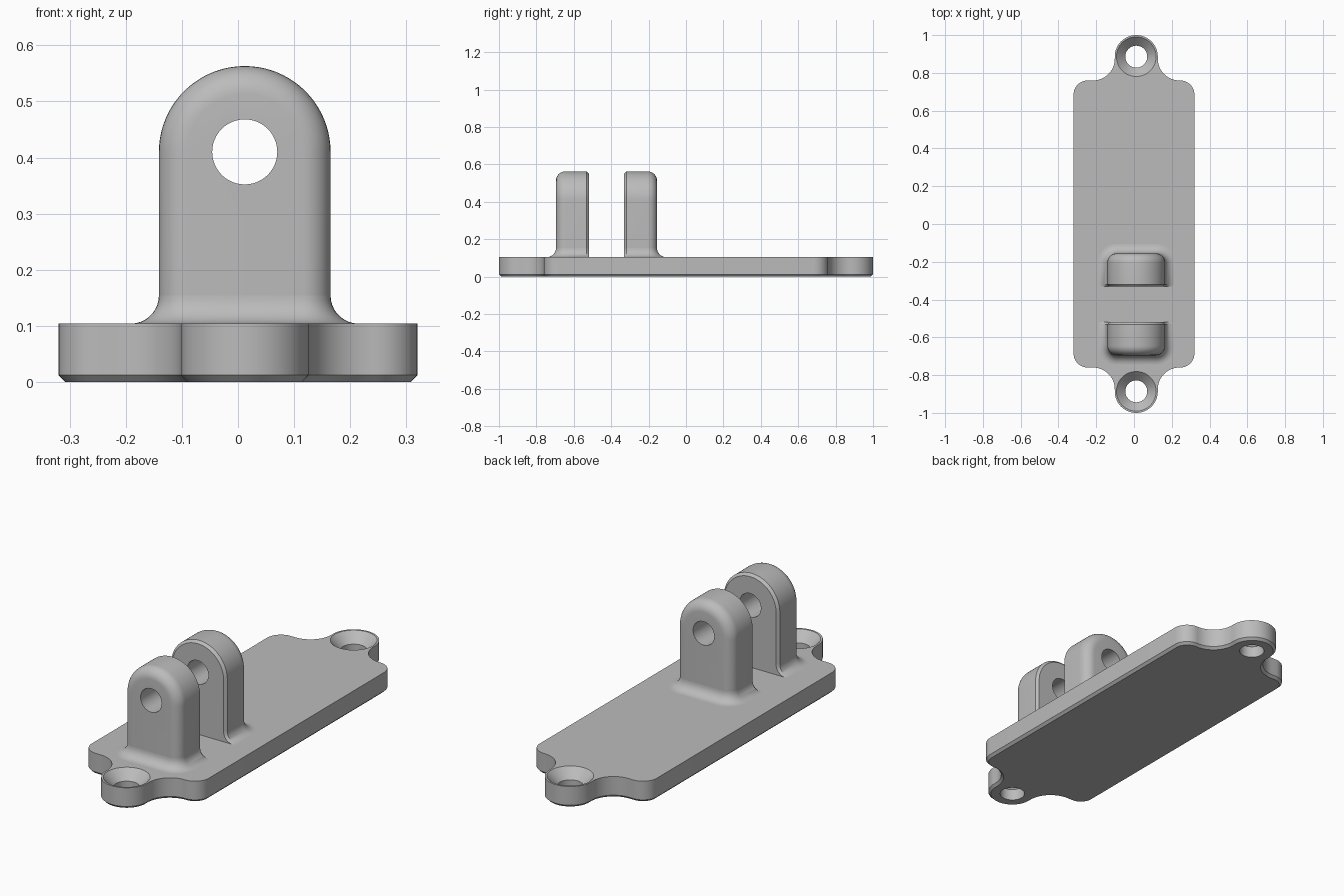
import bpy
import bmesh
from math import sin, cos, radians, degrees, sqrt, atan2

cube = bpy.data.objects.get("Cube")
if cube:
    bpy.data.objects.remove(cube, do_unlink=True)

grey = bpy.data.materials.new("plain grey")
grey.use_nodes = True
grey.diffuse_color = (0.5, 0.5, 0.5, 1)
grey.node_tree.nodes["Principled BSDF"].inputs["Base Color"].default_value = (0.5, 0.5, 0.5, 1)

CX = 0.012                      # shared centre line of the ears and lugs
HALF_X, HALF_Y, TOP = 0.32, 0.76, 0.104
CHAMFER = 0.012
EAR_Y, EAR_R = 0.886, 0.114
HOLE_R = 0.058
LUG_MID, LUG_IN, LUG_OUT = -0.425, 0.094, 0.27
LUG_R, LUG_Z, ROUND = 0.153, 0.41, 0.05


def arc(cx, cy, r, a0, a1, n):
    angles = [radians(a0 + (a1 - a0) * i / n) for i in range(n + 1)]
    return [(cx + r * cos(a), cy + r * sin(a)) for a in angles]


def loft(name, rings):
    """Skin a stack of matching rings and cap both ends."""
    bm = bmesh.new()
    loops = [[bm.verts.new(p) for p in ring] for ring in rings]
    for a, b in zip(loops, loops[1:]):
        for i in range(len(a)):
            j = (i + 1) % len(a)
            bm.faces.new((a[i], a[j], b[j], b[i]))
    bm.faces.new(loops[0][::-1])
    bm.faces.new(loops[-1])
    bmesh.ops.recalc_face_normals(bm, faces=bm.faces)
    mesh = bpy.data.meshes.new(name)
    bm.to_mesh(mesh)
    bm.free()
    mesh.materials.append(grey)
    obj = bpy.data.objects.new(name, mesh)
    bpy.context.collection.objects.link(obj)
    return obj


def activate(obj):
    bpy.ops.object.select_all(action="DESELECT")
    obj.select_set(True)
    bpy.context.view_layer.objects.active = obj


def cut(obj, cutter):
    mod = obj.modifiers.new("hole", "BOOLEAN")
    mod.operation, mod.solver, mod.object = "DIFFERENCE", "EXACT", cutter
    activate(obj)
    bpy.ops.object.modifier_apply(modifier=mod.name)
    bpy.data.objects.remove(cutter, do_unlink=True)


def smooth(obj):
    activate(obj)
    bpy.ops.object.shade_smooth_by_angle(angle=radians(30))


# Base plate: rounded rectangle blending into a round ear at each end
def plate_outline(inset):
    corner, blend = 0.075, 0.115
    by = HALF_Y + blend
    dx = sqrt((EAR_R + blend) ** 2 - (EAR_Y - by) ** 2)
    tilt = degrees(atan2(EAR_Y - by, dx))
    cx, cy = HALF_X - corner, HALF_Y - corner
    half = arc(cx, cy, corner - inset, 0, 90, 10)
    half += arc(CX + dx, by, blend + inset, 270, 180 - tilt, 14)
    half += arc(CX, EAR_Y, EAR_R - inset, -tilt, 180 + tilt, 32)[1:-1]
    half += arc(CX - dx, by, blend + inset, tilt, -90, 14)
    half += arc(-cx, cy, corner - inset, 90, 180, 10)
    return half + [(x, -y) for x, y in reversed(half)]


plate = loft("base_plate", [
    [(x, y, z) for x, y in plate_outline(inset)]
    for z, inset in ((0, CHAMFER), (CHAMFER, 0), (TOP, 0))])

# Countersunk screw holes in the ears
for side in (-1, 1):
    profile = ((-0.05, HOLE_R), (0.057, HOLE_R), (TOP, 0.105), (TOP + 0.05, 0.105))
    cut(plate, loft("screw_cutter", [
        [(x, y, z) for x, y in arc(CX, side * EAR_Y, r, 0, 352.5, 47)]
        for z, r in profile]))
smooth(plate)


# Lug body: arch with a chamfered inner face and a rounded outer face
def lug_body(name, side):
    steps = [(LUG_IN, CHAMFER), (LUG_IN + CHAMFER, 0)]
    steps += [(LUG_OUT - ROUND + u, ROUND - v)
              for v, u in arc(0, 0, ROUND, 0, 90, 8)]
    rings = []
    for depth, inset in steps:
        r = LUG_R - inset
        outline = [(CX + r, TOP + ROUND)]
        outline += arc(CX, LUG_Z, r, 0, 180, 40)
        outline += [(CX - r, TOP + ROUND)]
        rings.append([(x, LUG_MID + side * depth, z) for x, z in outline])
    lug = loft(name, rings)
    cut(lug, loft("pin_cutter", [
        [(x, y, z) for x, z in arc(CX, LUG_Z, HOLE_R, 0, 352.5, 47)]
        for y in (-1, 0.3)]))
    smooth(lug)


# Lug foot: concave flare around the three outer sides
def lug_foot(name, side):
    rings = []
    for angle in range(0, 91, 10):
        flare = ROUND * (1 - cos(radians(angle)))
        z = TOP + ROUND - ROUND * sin(radians(angle))
        w = LUG_R + flare
        out = LUG_OUT - ROUND
        outline = [(w - CHAMFER, LUG_IN), (w, LUG_IN + CHAMFER)]
        outline += arc(LUG_R - ROUND, out, ROUND + flare, 0, 90, 8)
        outline += [(-x, y) for x, y in reversed(outline)]
        rings.append([(CX + x, LUG_MID + side * y, z) for x, y in outline])
    smooth(loft(name, rings))


for label, side in (("front", -1), ("rear", 1)):
    lug_body(label + "_lug", side)
    lug_foot(label + "_lug_foot", side)
